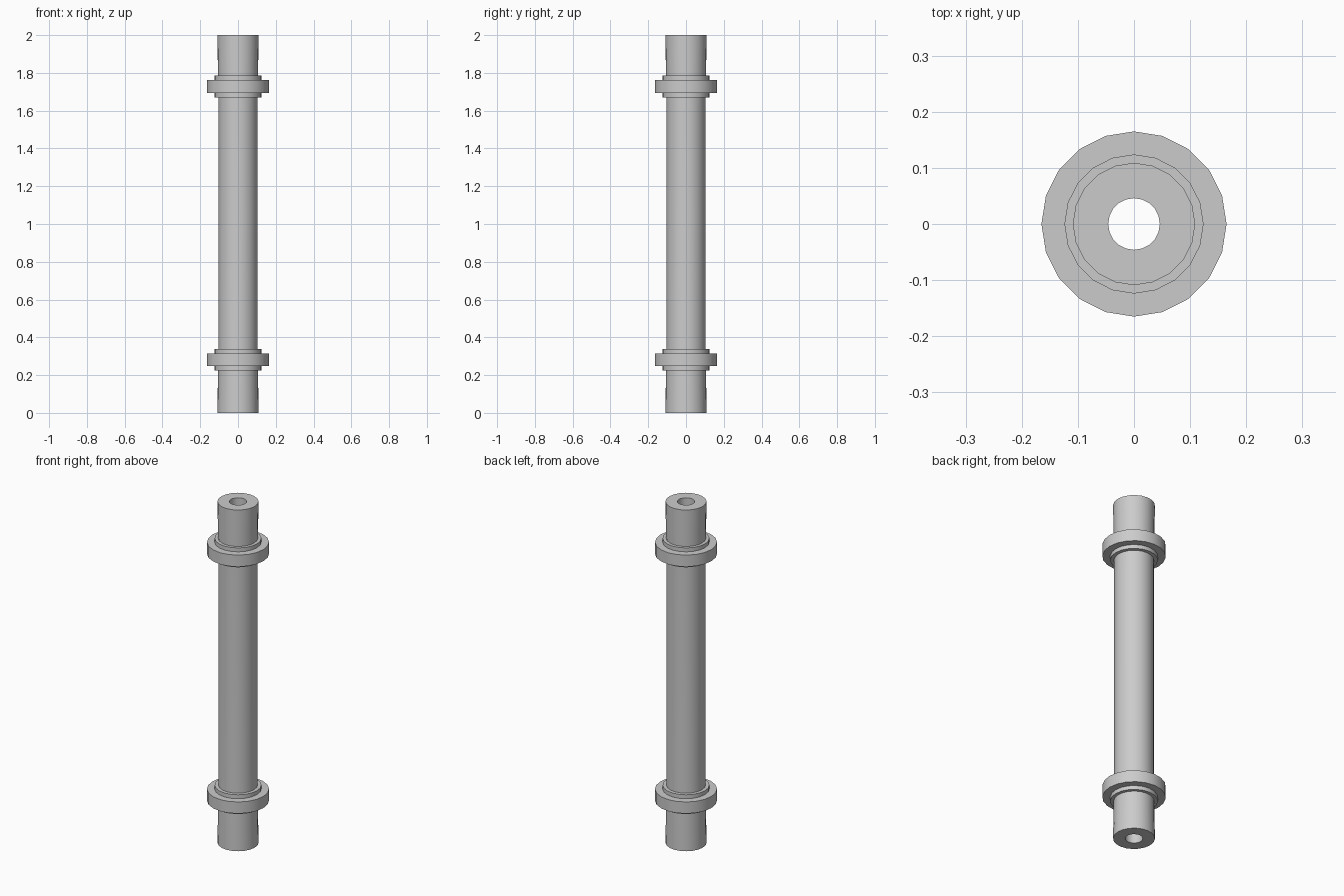
import bpy, math

if "Cube" in bpy.data.objects:
    bpy.data.objects.remove(bpy.data.objects["Cube"])

SIDES = 20


def lathe(name, profile):
    """Revolve a closed (radius, z) profile, listed counter-clockwise, around z."""
    n = len(profile)
    verts, faces = [], []
    for i in range(SIDES):
        a = 2 * math.pi * i / SIDES
        verts += [(r * math.cos(a), r * math.sin(a), z) for r, z in profile]
    for i in range(SIDES):
        p, q = i * n, (i + 1) % SIDES * n
        for k in range(n):
            m = (k + 1) % n
            faces.append((p + k, q + k, q + m, p + m))
    mesh = bpy.data.meshes.new(name)
    mesh.from_pydata(verts, [], faces)
    obj = bpy.data.objects.new(name, mesh)
    bpy.context.collection.objects.link(obj)
    bpy.ops.object.select_all(action='DESELECT')
    obj.select_set(True)
    bpy.context.view_layer.objects.active = obj
    bpy.ops.object.shade_smooth_by_angle(angle=math.radians(35))
    return obj


# Hollow shaft, slightly wider towards its ends
BORE = 0.046
lathe("hollow_shaft", [(BORE, 0), (0.109, 0), (0.106, 0.22), (0.104, 0.34),
                       (0.104, 1.67), (0.106, 1.78), (0.109, 2), (BORE, 2)])

# Stepped flange near each end: wide disc between two narrow collar steps
INNER, COLLAR, DISC = 0.1, 0.124, 0.165
for name, z in (("lower_flange", 0.281), ("upper_flange", 1.728)):
    lathe(name, [(INNER, z - 0.057), (COLLAR, z - 0.057), (COLLAR, z - 0.034),
                 (DISC, z - 0.034), (DISC, z + 0.034), (COLLAR, z + 0.034),
                 (COLLAR, z + 0.057), (INNER, z + 0.057)])
